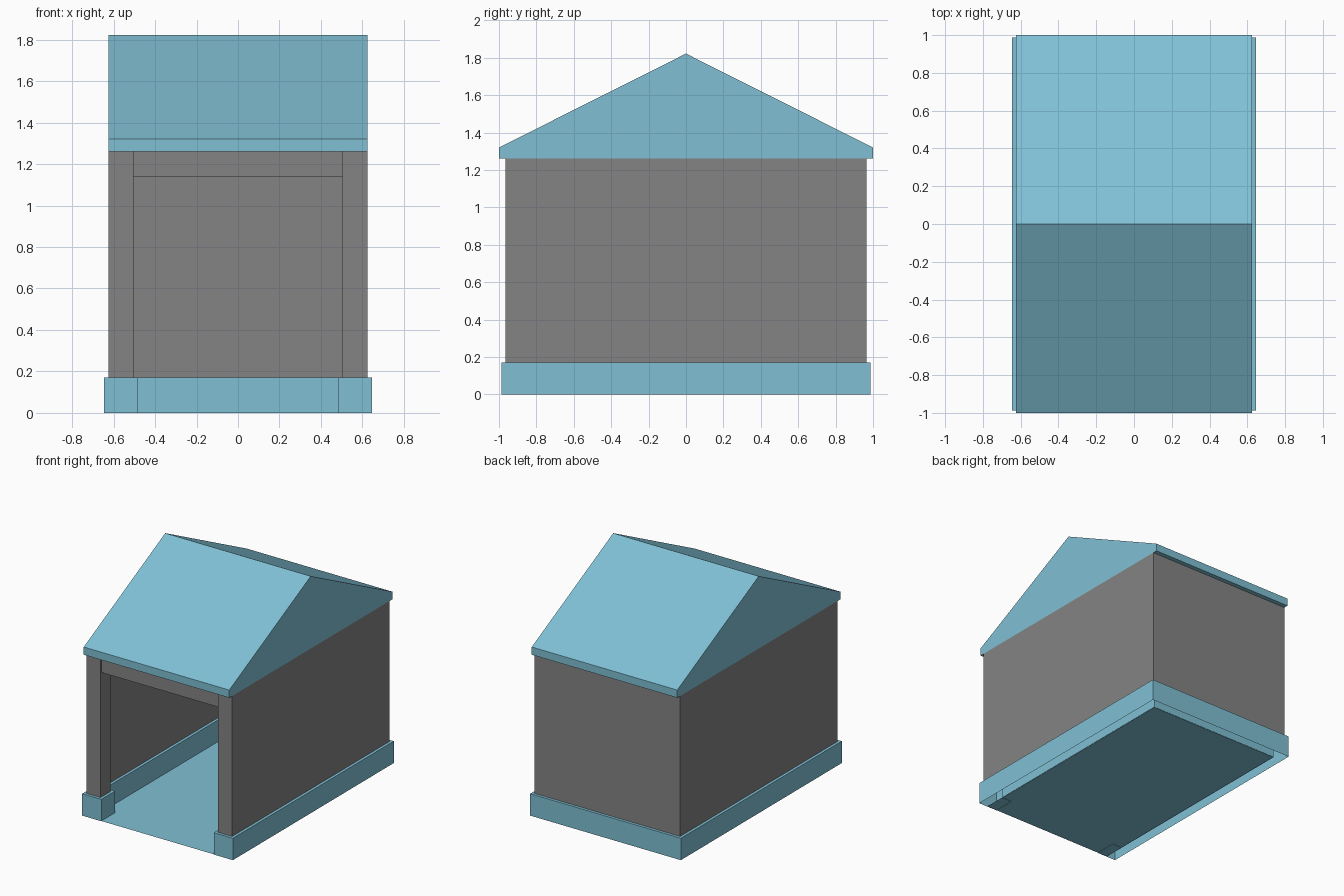
import bpy, bmesh

if "Cube" in bpy.data.objects:
    bpy.data.objects.remove(bpy.data.objects["Cube"])


def material(name, rgb):
    mat = bpy.data.materials.new(name)
    mat.diffuse_color = (*rgb, 1)
    mat.use_nodes = True
    mat.node_tree.nodes["Principled BSDF"].inputs["Base Color"].default_value = mat.diffuse_color
    return mat


blue = material("blue_trim", (0.215, 0.53, 0.66))
grey = material("dark_grey_wall", (0.23, 0.23, 0.23))


def finish(bm, name, mat):
    mesh = bpy.data.meshes.new(name)
    bm.to_mesh(mesh)
    bm.free()
    mesh.materials.append(mat)
    ob = bpy.data.objects.new(name, mesh)
    bpy.context.collection.objects.link(ob)
    return ob


def extrude(name, outline, offset, mat, open_start=False):
    """Extrude a closed outline; optionally leave the starting face open."""
    bm = bmesh.new()
    face = bm.faces.new([bm.verts.new(p) for p in outline])
    res = bmesh.ops.extrude_face_region(bm, geom=[face], use_keep_orig=True)
    moved = [v for v in res["geom"] if isinstance(v, bmesh.types.BMVert)]
    bmesh.ops.translate(bm, vec=offset, verts=moved)
    bmesh.ops.recalc_face_normals(bm, faces=bm.faces)
    if open_start:
        bmesh.ops.delete(bm, geom=[face], context='FACES_ONLY')
    return finish(bm, name, mat)


def rect(x0, x1, y0, y1, z):
    return [(x0, y0, z), (x1, y0, z), (x1, y1, z), (x0, y1, z)]


def u_plan(grow, z):
    """Three-sided plan with a thicker post at each front corner."""
    ox, oy = 0.625 + grow, 0.965 + grow
    post_x, post_y = 0.505 - grow, -0.84 + grow
    in_x, in_y = 0.59 - grow, 0.93 - grow
    half = [(ox, oy), (ox, -oy), (post_x, -oy), (post_x, post_y),
            (in_x, post_y), (in_x, in_y)]
    return [(x, y, z) for x, y in half] + [(-x, y, z) for x, y in reversed(half)]


# Plinth, hollow underneath, and the floor inside it
extrude("plinth", u_plan(0.022, 0), (0, 0, 0.17), blue, open_start=True)
bm = bmesh.new()
bm.faces.new([bm.verts.new(p) for p in rect(-0.57, 0.57, -0.987, 0.91, 0.002)])
finish(bm, "floor", blue)

# Walls with front posts, and the beam over the opening
extrude("walls_and_posts", u_plan(0, 0.17), (0, 0, 1.09), grey)
extrude("door_beam", rect(-0.505, 0.505, -0.955, -0.845, 1.137), (0, 0, 0.123), grey)

# Gabled roof with the ridge running across the width
profile = [(-1, 1.26), (1, 1.26), (1, 1.32), (0, 1.822), (-1, 1.32)]
extrude("roof", [(-0.625, y, z) for y, z in profile], (1.25, 0, 0), blue)
